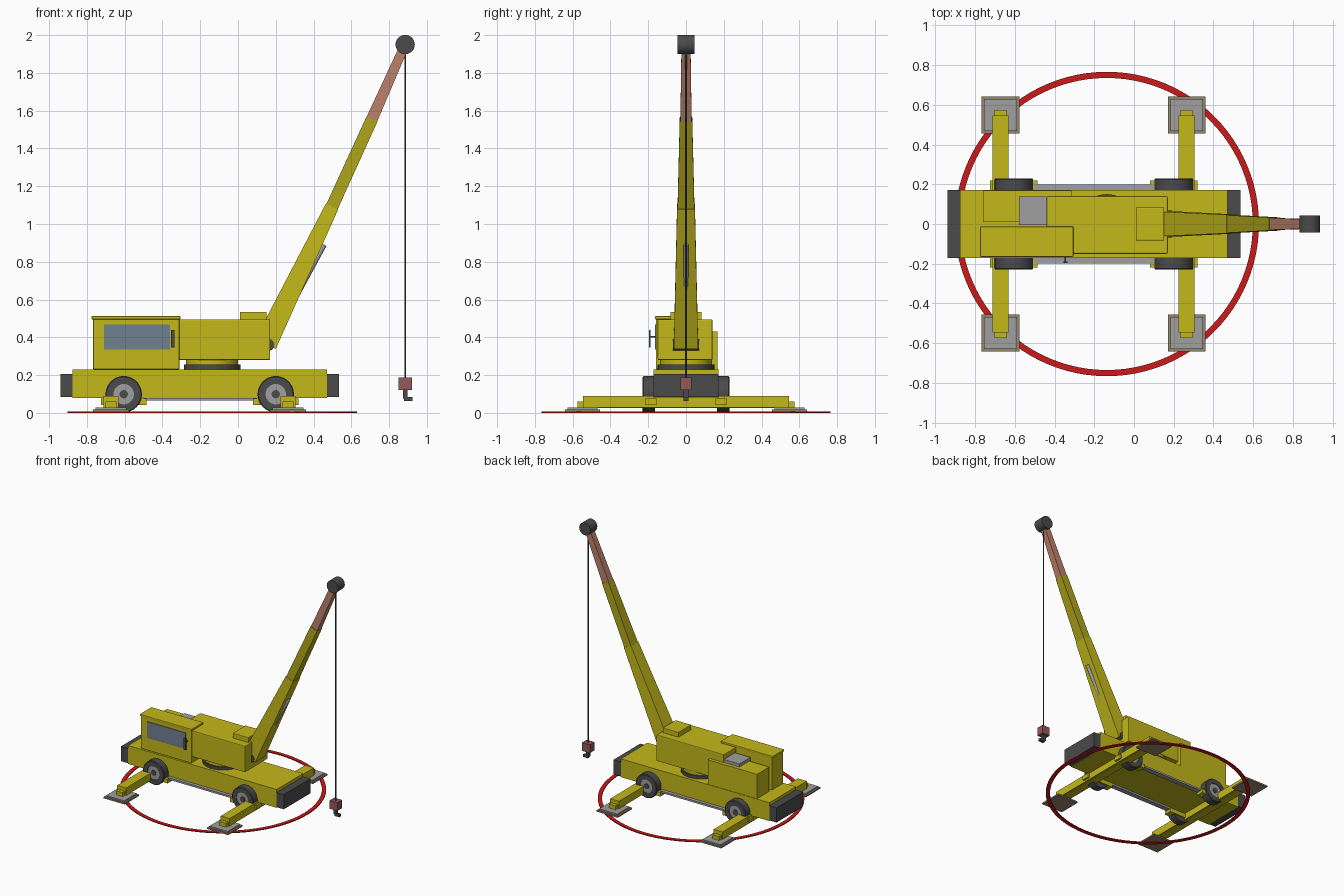
import bpy, bmesh, math
from mathutils import Vector, Matrix

if "Cube" in bpy.data.objects:
    bpy.data.objects.remove(bpy.data.objects["Cube"])


def mat(name, rgb):
    m = bpy.data.materials.new(name)
    m.diffuse_color = (*rgb, 1)
    m.use_nodes = True
    m.node_tree.nodes["Principled BSDF"].inputs["Base Color"].default_value = m.diffuse_color
    return m


YELLOW = mat("yellow", (0.55, 0.48, 0.01))
OLIVE = mat("dark_yellow", (0.42, 0.37, 0.01))
BROWN = mat("brown", (0.5, 0.22, 0.15))
DARK = mat("dark", (0.07, 0.07, 0.07))
GREY = mat("grey", (0.35, 0.35, 0.35))
TAN = mat("tan", (0.3, 0.24, 0.15))
GLASS = mat("glass", (0.16, 0.22, 0.28))
RED = mat("red", (0.6, 0.01, 0.01))
BLOCK = mat("hook_red", (0.3, 0.1, 0.1))


def finish(name, bm, m, smooth=False):
    bmesh.ops.recalc_face_normals(bm, faces=bm.faces)
    me = bpy.data.meshes.new(name)
    bm.to_mesh(me)
    bm.free()
    o = bpy.data.objects.new(name, me)
    bpy.context.collection.objects.link(o)
    me.materials.append(m)
    if smooth:
        bpy.ops.object.select_all(action='DESELECT')
        o.select_set(True)
        bpy.context.view_layer.objects.active = o
        bpy.ops.object.shade_smooth_by_angle(angle=math.radians(35))
    return o


def box(name, x, y, z, m, bevel=0):
    """Box from (min, max) pairs."""
    bm = bmesh.new()
    bmesh.ops.create_cube(bm, size=1)
    for v in bm.verts:
        v.co = Vector([r[0] + (c + 0.5) * (r[1] - r[0]) for c, r in zip(v.co, (x, y, z))])
    o = finish(name, bm, m)
    if bevel:
        b = o.modifiers.new("bevel", 'BEVEL')
        b.width, b.segments = bevel, 2
    return o


def rod(name, a, b, r, m, segs=32):
    """Cylinder between two points."""
    a, b = Vector(a), Vector(b)
    bm = bmesh.new()
    rot = (b - a).to_track_quat('Z', 'Y').to_matrix().to_4x4()
    bmesh.ops.create_cone(bm, cap_ends=True, segments=segs, radius1=r, radius2=r,
                          depth=(b - a).length, matrix=Matrix.Translation((a + b) / 2) @ rot)
    return finish(name, bm, m, True)


def lathe(name, profile, centre, axis, m, segs=48):
    """Revolve a closed (radius, height) profile about the z or y axis."""
    bm = bmesh.new()
    rings = []
    for i in range(segs):
        t = 2 * math.pi * i / segs
        c, s = math.cos(t), math.sin(t)
        rings.append([bm.verts.new(Vector(centre) + Vector(
            (r * c, r * s, h) if axis == 'Z' else (r * c, h, r * s))) for r, h in profile])
    n = len(profile)
    for i in range(segs):
        p, q = rings[i], rings[(i + 1) % segs]
        for j in range(n):
            k = (j + 1) % n
            bm.faces.new((p[j], q[j], q[k], p[k]))
    return finish(name, bm, m, True)


def boom(name, a, b, wa, wb, ta, tb, m):
    """Tapered boom section between two (x, z) points; w across y, t in plane."""
    d = Vector((b[0] - a[0], 0, b[1] - a[1])).normalized()
    side = Vector((d.z, 0, -d.x))
    bm = bmesh.new()
    ends = []
    for p, w, t in ((a, wa, ta), (b, wb, tb)):
        c = Vector((p[0], 0, p[1]))
        ends.append([bm.verts.new(c + side * t * i + Vector((0, w * j, 0)))
                     for i, j in ((-1, -1), (1, -1), (1, 1), (-1, 1))])
    bm.faces.new(ends[0])
    bm.faces.new(ends[1])
    for i in range(4):
        j = (i + 1) % 4
        bm.faces.new((ends[0][i], ends[0][j], ends[1][j], ends[1][i]))
    return finish(name, bm, m)


# Carrier chassis and bumpers
box("chassis", (-0.875, 0.47), (-0.172, 0.172), (0.08, 0.23), YELLOW)
box("rear_bumper", (-0.94, -0.875), (-0.172, 0.172), (0.085, 0.205), DARK)
box("front_bumper", (0.47, 0.535), (-0.172, 0.172), (0.085, 0.205), DARK)

# Wheels, brackets and side rails on both sides
for s, side in ((-1, "right"), (1, "left")):
    box(f"{side}_rail", (-0.50, 0.10), sorted((s * 0.16, s * 0.2)), (0.065, 0.08), GREY)
    for wx, pos in ((-0.605, "rear"), (0.2, "front")):
        box(f"{pos}_{side}_bracket", (wx - 0.12, wx + 0.12),
            sorted((s * 0.155, s * 0.218)), (0.042, 0.075), YELLOW)
        c = (wx, 0, 0.099)
        lathe(f"{pos}_{side}_tyre",
              [(0.054, s * 0.165), (0.096, s * 0.165), (0.096, s * 0.225),
               (0.091, s * 0.23), (0.054, s * 0.23)], c, 'Y', DARK)
        rod(f"{pos}_{side}_rim", (wx, s * 0.17, 0.099), (wx, s * 0.226, 0.099), 0.055, GREY)
        rod(f"{pos}_{side}_hub", (wx, s * 0.22, 0.099), (wx, s * 0.23, 0.099), 0.022, DARK)

# Outriggers: cross beam, extension and stepped pads
for ox, pos in ((-0.672, "rear"), (0.265, "front")):
    box(f"{pos}_outrigger_beam", (ox - 0.04, ox + 0.04), (-0.545, 0.545), (0.028, 0.09), YELLOW)
    box(f"{pos}_outrigger_extension", (ox - 0.03, ox + 0.03), (-0.575, 0.575), (0.026, 0.06), YELLOW)
    for y in (-0.548, 0.548):
        box(f"{pos}_pad_base", (ox - 0.095, ox + 0.095), (y - 0.093, y + 0.093), (0.006, 0.018), TAN)
        box(f"{pos}_pad_top", (ox - 0.082, ox + 0.082), (y - 0.08, y + 0.08), (0.018, 0.028), GREY)

# Working-radius ring on the ground
lathe("ground_ring", [(0.735, 0), (0.766, 0), (0.766, 0.007), (0.735, 0.007)],
      (-0.137, 0, 0), 'Z', RED, 96)

# Turntable and upper body
rod("slew_ring", (-0.137, 0, 0.225), (-0.137, 0, 0.255), 0.15, DARK, 48)
rod("turntable", (-0.137, 0, 0.25), (-0.137, 0, 0.285), 0.138, YELLOW, 48)
box("upper_body", (-0.44, 0.17), (-0.15, 0.14), (0.28, 0.495), YELLOW, 0.006)
box("winch_cover", (0.01, 0.152), (-0.083, 0.083), (0.49, 0.535), YELLOW, 0.004)
box("engine_housing", (-0.76, -0.315), (0.01, 0.168), (0.23, 0.43), YELLOW)
box("engine_vent", (-0.58, -0.44), (-0.005, 0.138), (0.425, 0.455), GREY)

# Operator cab
box("cab", (-0.768, -0.31), (-0.16, -0.017), (0.23, 0.502), YELLOW, 0.006)
box("cab_roof", (-0.775, -0.305), (-0.165, -0.013), (0.495, 0.512), YELLOW, 0.004)
box("cab_window", (-0.71, -0.36), (-0.165, -0.15), (0.335, 0.468), GLASS)
box("mirror", (-0.355, -0.336), (-0.197, -0.188), (0.345, 0.44), DARK)
box("mirror_arm", (-0.349, -0.342), (-0.19, -0.155), (0.40, 0.408), DARK)

# Telescopic boom, pivot and luffing cylinder
boom("boom_base", (0.146, 0.365), (0.498, 1.093), 0.064, 0.047, 0.06, 0.036, YELLOW)
boom("boom_middle", (0.49, 1.075), (0.709, 1.555), 0.045, 0.033, 0.033, 0.032, OLIVE)
boom("boom_tip", (0.7, 1.535), (0.88, 1.94), 0.03, 0.024, 0.031, 0.024, BROWN)
rod("boom_pivot", (0.16, -0.068, 0.36), (0.16, 0.068, 0.36), 0.032, DARK)
rod("luffing_cylinder", (0.17, 0, 0.36), (0.457, 0, 0.89), 0.013, GREY, 16)

# Head sheave, hoist rope and hook block
rod("boom_head_sheave", (0.885, -0.044, 1.95), (0.885, 0.044, 1.95), 0.051, DARK)
rod("hoist_rope", (0.885, 0, 1.95), (0.885, 0, 0.18), 0.0045, DARK, 8)
box("hook_block", (0.85, 0.92), (-0.03, 0.03), (0.12, 0.188), BLOCK)
box("hook_stem", (0.873, 0.897), (-0.012, 0.012), (0.075, 0.12), DARK)
box("hook_foot", (0.88, 0.925), (-0.012, 0.012), (0.063, 0.083), DARK)
